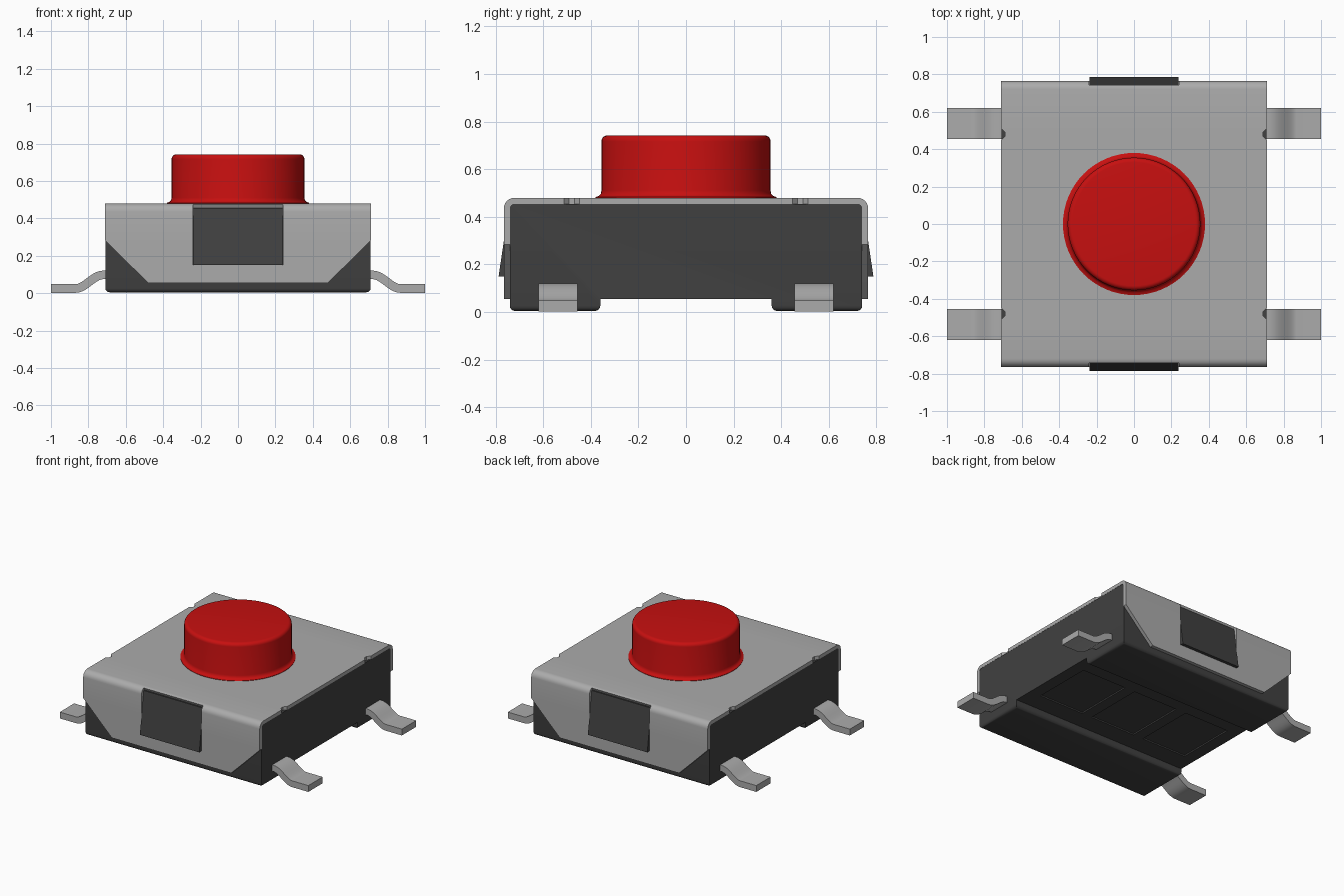
import bpy, bmesh, math
from mathutils import Matrix

cube = bpy.data.objects.get("Cube")
if cube:
    bpy.data.objects.remove(cube, do_unlink=True)


def material(name, rgb):
    m = bpy.data.materials.new(name)
    m.use_nodes = True
    m.diffuse_color = (*rgb, 1)
    m.node_tree.nodes["Principled BSDF"].inputs["Base Color"].default_value = (*rgb, 1)
    return m


METAL = material("grey metal", (0.41, 0.41, 0.41))
PLASTIC = material("dark plastic", (0.052, 0.052, 0.052))
RED = material("red plastic", (0.57, 0.005, 0.005))


def make_object(name, bm, mat, recalc=True):
    if recalc:
        bmesh.ops.recalc_face_normals(bm, faces=bm.faces)
    mesh = bpy.data.meshes.new(name)
    bm.to_mesh(mesh)
    bm.free()
    ob = bpy.data.objects.new(name, mesh)
    bpy.context.collection.objects.link(ob)
    mesh.materials.append(mat)
    return ob


def activate(ob):
    bpy.ops.object.select_all(action='DESELECT')
    ob.select_set(True)
    bpy.context.view_layer.objects.active = ob


def smooth(ob, angle=35):
    activate(ob)
    bpy.ops.object.shade_smooth_by_angle(angle=math.radians(angle))


def prism(points, depth):
    """Closed prism from 3D outline points, extruded by the vector depth."""
    bm = bmesh.new()
    face = bm.faces.new([bm.verts.new(p) for p in points])
    ext = bmesh.ops.extrude_face_region(bm, geom=[face])["geom"]
    bmesh.ops.translate(bm, vec=depth, verts=[v for v in ext if isinstance(v, bmesh.types.BMVert)])
    return bm


# Body: block standing on two long feet with rounded lower edges
half = [(0.36, 0.055), (0.36, 0.005), (0.74, 0.005), (0.74, 0.455)]
outline = half + [(-y, z) for y, z in reversed(half)]
bm = prism([(-0.709, y, z) for y, z in outline], (1.418, 0, 0))
bmesh.ops.recalc_face_normals(bm, faces=bm.faces)
low = [e for e in bm.edges if all(v.co.z < 0.01 for v in e.verts)]
bmesh.ops.bevel(bm, geom=low, offset=0.022, segments=4, profile=0.5, affect='EDGES')
body = make_object("body", bm, PLASTIC)

# Three shallow recesses on the underside
bm = bmesh.new()
for x in (-0.44, 0, 0.44):
    bmesh.ops.create_cube(bm, size=1, matrix=Matrix.Translation((x, 0, 0.04))
                          @ Matrix.Diagonal((0.36, 0.44, 0.05, 1)))
cutter = make_object("recess_cutter", bm, PLASTIC)
cutter.hide_render = True
mod = body.modifiers.new("recesses", 'BOOLEAN')
mod.object, mod.operation, mod.solver = cutter, 'DIFFERENCE', 'EXACT'
activate(body)
bpy.ops.object.modifier_apply(modifier=mod.name)
bpy.data.objects.remove(cutter, do_unlink=True)
smooth(body)

# Cover: bent sheet given as rows of (y, z, half width), with chamfered flaps,
# clip windows and small V notches in the side edges
W, R = 0.71, 0.045
side = [(0.765, 0.055, 0.48), (0.765, 0.15, 0.577), (0.765, 0.283, W)]
side += [(0.72 + R * math.cos(a), 0.435 + R * math.sin(a), W)
         for a in (math.radians(d) for d in range(0, 91, 15))]
side += [(0.512, 0.48, W), (0.492, 0.48, 0.69), (0.468, 0.48, 0.69), (0.448, 0.48, W)]
rows = [(-y, z, w) for y, z, w in side] + side[::-1]
bm = bmesh.new()
grid = [[bm.verts.new((x, y, z)) for x in (-w, -0.24, 0.24, w)] for y, z, w in rows]
last = len(rows) - 2
for r in range(last + 1):
    for c in range(3):
        if c == 1 and 1 <= min(r, last - r) <= 6:
            continue
        a, b = grid[r], grid[r + 1]
        bm.faces.new((a[c], a[c + 1], b[c + 1], b[c]))
cover = make_object("cover", bm, METAL, recalc=False)
mod = cover.modifiers.new("thickness", 'SOLIDIFY')
mod.thickness, mod.offset, mod.use_even_offset = 0.025, -1, True
activate(cover)
bpy.ops.object.modifier_apply(modifier=mod.name)
smooth(cover)

# Snap clips: wedges poking through the cover windows
for s, label in ((-1, "front"), (1, "back")):
    wedge = [(0.70, 0.455), (0.742, 0.455), (0.787, 0.15), (0.70, 0.15)]
    bm = prism([(-0.239, s * y, z) for y, z in wedge], (0.478, 0, 0))
    make_object(label + "_clip", bm, PLASTIC)

# Legs: S-bent strips swept across their width
N, T = 10, 0.046
path = [(0.68, 0.098, 0), (0.72, 0.098, 0)]
for i in range(1, N):
    t = i / N
    path.append((0.72 + 0.15 * t, 0.0615 + 0.0365 * math.cos(math.pi * t),
                 math.atan(-0.0365 * math.pi / 0.15 * math.sin(math.pi * t))))
path += [(0.87, 0.025, 0), (1.0, 0.025, 0)]
upper = [(x - math.sin(a) * T / 2, z + math.cos(a) * T / 2) for x, z, a in path]
lower = [(x + math.sin(a) * T / 2, z - math.cos(a) * T / 2) for x, z, a in path]
for sx, side_name in ((1, "left"), (-1, "right")):
    for y, end_name in ((-0.62, "front"), (0.455, "back")):
        bm = prism([(sx * x, y, z) for x, z in upper + lower[::-1]], (0, 0.165, 0))
        smooth(make_object(f"{end_name}_{side_name}_leg", bm, METAL))

# Button: turned profile with a flared foot and a rounded rim
profile = [(0, 0.47), (0.38, 0.47), (0.38, 0.483), (0.366, 0.488), (0.358, 0.497), (0.355, 0.51)]
profile += [(0.33 + 0.025 * math.cos(a), 0.717 + 0.025 * math.sin(a))
            for a in (math.radians(d) for d in range(0, 91, 18))]
profile.append((0, 0.742))
bm = bmesh.new()
pts = [bm.verts.new((r, 0, z)) for r, z in profile]
edges = [bm.edges.new(p) for p in zip(pts, pts[1:])]
bmesh.ops.spin(bm, geom=pts + edges, cent=(0, 0, 0), axis=(0, 0, 1),
               angle=2 * math.pi, steps=64)
bmesh.ops.remove_doubles(bm, verts=bm.verts, dist=0.0005)
smooth(make_object("button", bm, RED))
